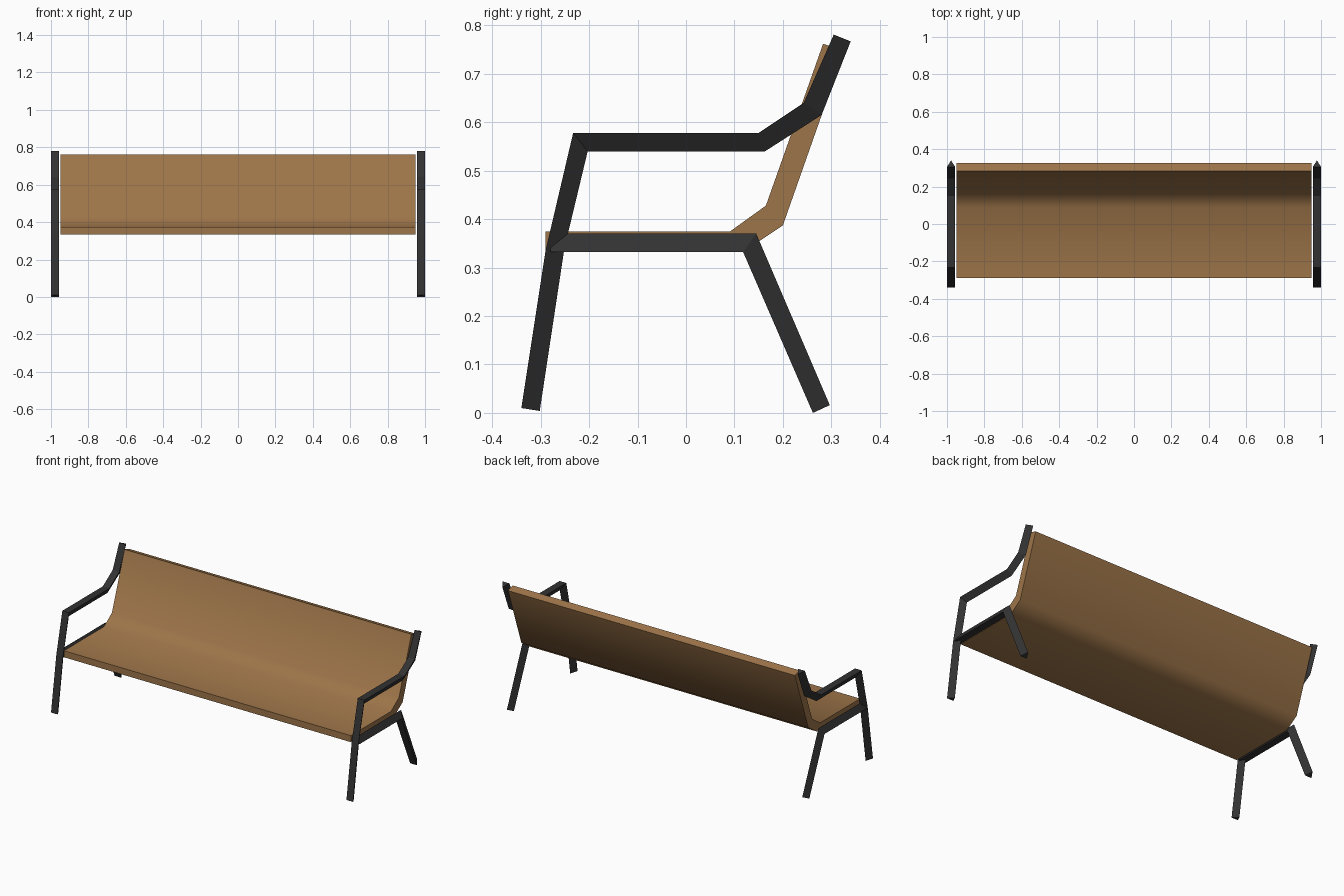
import bpy, bmesh, math

if "Cube" in bpy.data.objects:
    bpy.data.objects.remove(bpy.data.objects["Cube"])


def material(name, rgb):
    m = bpy.data.materials.new(name)
    m.diffuse_color = (*rgb, 1)
    m.use_nodes = True
    m.node_tree.nodes["Principled BSDF"].inputs["Base Color"].default_value = m.diffuse_color
    return m


wood = material("warm wood", (0.34, 0.178, 0.067))
metal = material("black metal", (0.032, 0.032, 0.032))


def loft(name, sections, mat):
    """Skin a list of equal-sized point rings and cap both ends."""
    bm = bmesh.new()
    rings = [[bm.verts.new(p) for p in s] for s in sections]
    n = len(rings[0])
    for a, b in zip(rings, rings[1:]):
        for i in range(n):
            j = (i + 1) % n
            bm.faces.new((a[i], a[j], b[j], b[i]))
    bm.faces.new(rings[0])
    bm.faces.new(rings[-1][::-1])
    bmesh.ops.recalc_face_normals(bm, faces=bm.faces[:])
    me = bpy.data.meshes.new(name)
    bm.to_mesh(me)
    bm.free()
    me.materials.append(mat)
    ob = bpy.data.objects.new(name, me)
    bpy.context.collection.objects.link(ob)
    return ob


def triangle_bar(name, flat, ridge, side):
    """Three-sided bar: flat face along one path, ridge along the other."""
    x0, x1 = 0.956 * side, 1.0 * side
    xm = (x0 + x1) / 2
    loft(name, [[(x0, *f), (x1, *f), (xm, *r)] for f, r in zip(flat, ridge)], metal)


# Side frames: (y, z) paths
arm_flat = [(-0.34, 0.01), (-0.29, 0.335), (-0.233, 0.578),
            (0.15, 0.578), (0.243, 0.64), (0.305, 0.781)]
arm_ridge = [(-0.302, 0.004), (-0.251, 0.34), (-0.203, 0.54),
             (0.163, 0.54), (0.28, 0.615), (0.34, 0.767)]
rail_flat = [(-0.28, 0.332), (0.118, 0.332), (0.262, 0.0)]
rail_ridge = [(-0.28, 0.37), (0.145, 0.37), (0.297, 0.016)]
for side, label in ((-1, "left"), (1, "right")):
    triangle_bar(label + "_front_leg_and_armrest", arm_flat, arm_ridge, side)
    triangle_bar(label + "_seat_rail_and_rear_leg", rail_flat, rail_ridge, side)

# Seat and backrest: one bent board
upper = [(-0.29, 0.374), (0.09, 0.374), (0.165, 0.428), (0.283, 0.762)]
lower = [(-0.29, 0.335), (0.122, 0.335), (0.2, 0.387), (0.327, 0.748)]
w = 0.95
seat = loft("seat_and_backrest",
            [[(-w, *u), (w, *u), (w, *l), (-w, *l)] for u, l in zip(upper, lower)], wood)
bpy.ops.object.select_all(action='DESELECT')
seat.select_set(True)
bpy.context.view_layer.objects.active = seat
bpy.ops.object.shade_smooth_by_angle(angle=math.radians(45))
